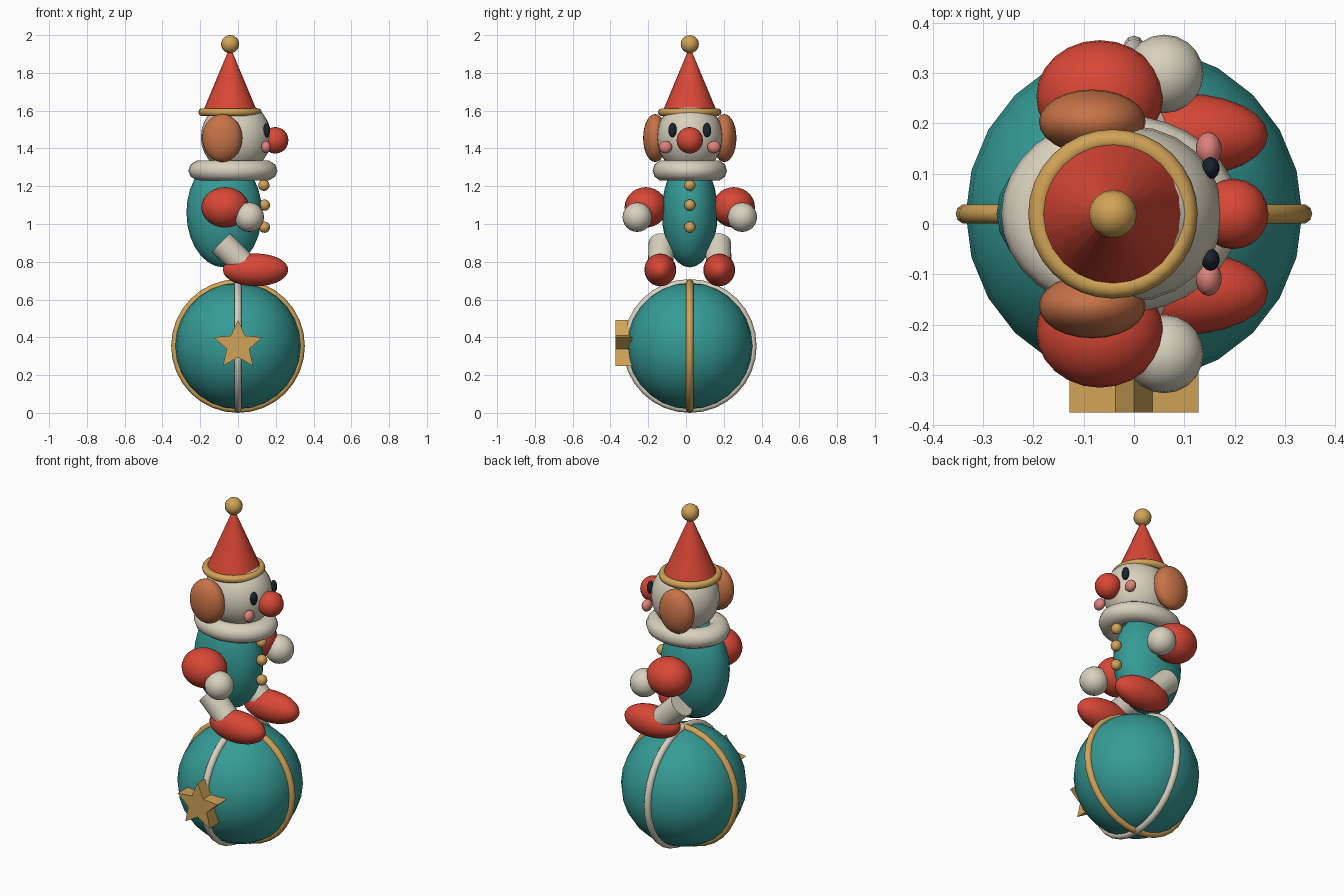
import bpy
import bmesh
import math
from mathutils import Vector

cube = bpy.data.objects.get("Cube")
if cube:
    bpy.data.objects.remove(cube, do_unlink=True)

MID = 0.02  # the figure's plane of symmetry in y


def material(name, *rgb):
    linear = [((c + 0.055) / 1.055) ** 2.4 for c in rgb]
    mat = bpy.data.materials.new(name)
    mat.use_nodes = True
    mat.diffuse_color = (*linear, 1)
    mat.node_tree.nodes["Principled BSDF"].inputs["Base Color"].default_value = (*linear, 1)
    return mat


teal = material("teal", 0.21, 0.61, 0.59)
red = material("red", 0.85, 0.28, 0.21)
cream = material("cream", 0.85, 0.82, 0.75)
gold = material("gold", 0.82, 0.64, 0.34)
orange = material("orange", 0.78, 0.45, 0.28)
pink = material("pink", 0.87, 0.51, 0.49)
navy = material("dark navy", 0.10, 0.14, 0.18)


def finish(name, mat, smooth=True):
    obj = bpy.context.object
    obj.name = name
    obj.data.materials.append(mat)
    if smooth:
        bpy.ops.object.shade_smooth_by_angle(angle=math.radians(40))
    return obj


def ball(name, mat, x, y, z, size, segments=24, rings=14):
    bpy.ops.mesh.primitive_uv_sphere_add(
        segments=segments, ring_count=rings, radius=1, location=(x, MID + y, z))
    bpy.context.object.scale = size
    bpy.ops.object.transform_apply(location=False, rotation=False)
    return finish(name, mat)


def ring(name, mat, loc, major, minor, rotation=(0, 0, 0), scale=(1, 1, 1)):
    bpy.ops.mesh.primitive_torus_add(
        major_radius=major, minor_radius=minor, major_segments=32,
        minor_segments=10, location=loc, rotation=rotation)
    bpy.context.object.scale = scale
    return finish(name, mat)


def cone(name, mat, start, end, r1, r2):
    start, end = Vector(start), Vector(end)
    axis = end - start
    bpy.ops.mesh.primitive_cone_add(
        vertices=24, radius1=r1, radius2=r2, depth=axis.length,
        location=(start + end) / 2, rotation=axis.to_track_quat("Z", "Y").to_euler())
    return finish(name, mat)


# Circus ball with two crossing bands
BALL_Z = 0.354
ball("circus_ball", teal, 0, 0, BALL_Z, (0.334,) * 3)
quarter = math.pi / 2
ring("gold_band", gold, (0, MID, BALL_Z), 0.334, 0.02, (quarter, 0, 0))
ring("cream_band", cream, (0, MID, BALL_Z), 0.334, 0.02, (0, quarter, 0))

# Extruded star on the ball
bm = bmesh.new()
corners = []
for i in range(10):
    r = 0.063 if i % 2 else 0.135
    a = i * math.pi / 5
    corners.append(bm.verts.new((r * math.sin(a), -0.374, 0.358 + r * math.cos(a))))
face = bm.faces.new(corners)
extruded = bmesh.ops.extrude_face_region(bm, geom=[face])["geom"]
bmesh.ops.translate(bm, vec=(0, 0.087, 0),
                    verts=[v for v in extruded if isinstance(v, bmesh.types.BMVert)])
bmesh.ops.recalc_face_normals(bm, faces=bm.faces)
mesh = bpy.data.meshes.new("star")
bm.to_mesh(mesh)
bm.free()
star = bpy.data.objects.new("star", mesh)
star.data.materials.append(gold)
bpy.context.collection.objects.link(star)

# Body, collar and buttons
ball("body", teal, -0.073, 0, 1.06, (0.2, 0.148, 0.29))
ring("collar", cream, (-0.027, MID, 1.283), 0.142, 0.055, scale=(1.2, 1, 1))
for i, (x, z) in enumerate([(0.137, 1.205), (0.14, 1.1), (0.14, 0.983)]):
    ball(f"button_{i + 1}", gold, x, 0, z, (0.03,) * 3, 12, 8)

# Head and nose
ball("head", cream, -0.01, 0, 1.46, (0.187, 0.175, 0.19))
ball("nose", red, 0.197, 0, 1.443, (0.07,) * 3, 20, 12)

# Pointed hat with brim and pompom
cone("hat", red, (-0.042, MID, 1.585), (-0.042, MID, 1.93), 0.148, 0.004)
ring("hat_brim", gold, (-0.042, MID, 1.592), 0.147, 0.021)
ball("pompom", gold, -0.042, 0, 1.952, (0.048,) * 3, 16, 10)

# Paired parts: the figure looks towards +x
for side, s in (("far", 1), ("near", -1)):
    ball(f"{side}_hair", orange, -0.083, s * 0.183, 1.455, (0.106, 0.064, 0.127))
    ball(f"{side}_eye", navy, 0.152, s * 0.091, 1.497, (0.018, 0.022, 0.038), 14, 10)
    ball(f"{side}_cheek", pink, 0.148, s * 0.128, 1.407, (0.026, 0.035, 0.033), 14, 10)
    ball(f"{side}_sleeve", red, -0.068, s * 0.233, 1.088, (0.126, 0.112, 0.107))
    ball(f"{side}_hand", cream, 0.06, s * 0.278, 1.036, (0.078,) * 3, 20, 12)
    cone(f"{side}_leg", cream, (-0.09, MID + s * 0.148, 0.9),
         (0.05, MID + s * 0.156, 0.765), 0.07, 0.066)
    ball(f"{side}_shoe", red, 0.093, s * 0.156, 0.757, (0.173, 0.084, 0.087))
